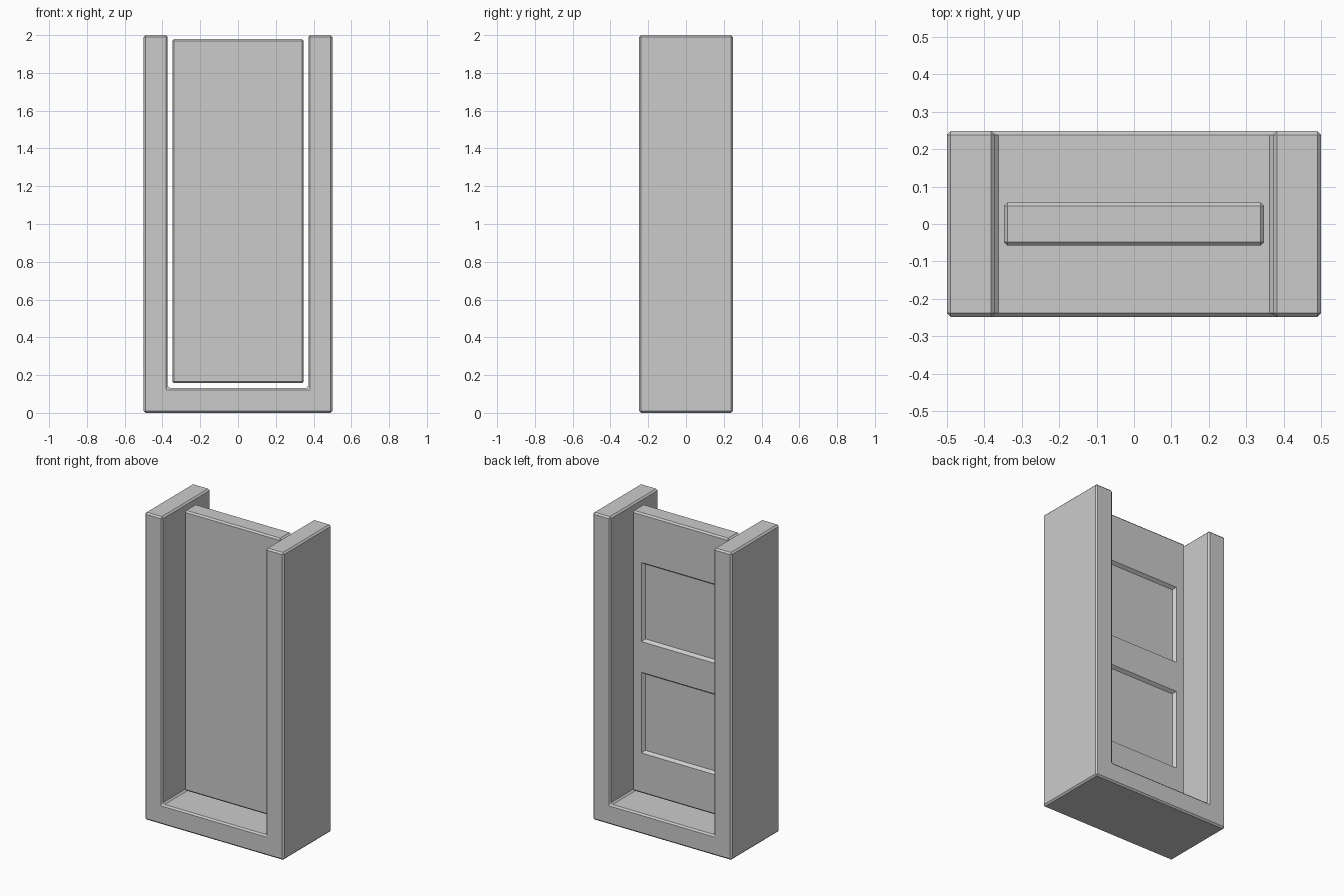
import bpy, bmesh
from mathutils import Vector

if "Cube" in bpy.data.objects:
    bpy.data.objects.remove(bpy.data.objects["Cube"])

CHAMFER = 0.01


def extruded(profile, y0, y1):
    """Chamfered solid from an x-z outline swept along y."""
    bm = bmesh.new()
    face = bm.faces.new([bm.verts.new((x, y0, z)) for x, z in profile])
    swept = bmesh.ops.extrude_face_region(bm, geom=[face])["geom"]
    verts = [v for v in swept if isinstance(v, bmesh.types.BMVert)]
    bmesh.ops.translate(bm, verts=verts, vec=(0, y1 - y0, 0))
    bmesh.ops.recalc_face_normals(bm, faces=bm.faces[:])
    bmesh.ops.bevel(bm, geom=bm.edges[:], offset=CHAMFER, segments=1,
                    affect='EDGES', profile=0.5)
    return bm


def finish(bm, name):
    bmesh.ops.recalc_face_normals(bm, faces=bm.faces[:])
    mesh = bpy.data.meshes.new(name)
    bm.to_mesh(mesh)
    bm.free()
    obj = bpy.data.objects.new(name, mesh)
    bpy.context.collection.objects.link(obj)
    return obj


# U-shaped surround: two posts joined by a sill
right_half = [(0.5, 0), (0.5, 2), (0.372, 2), (0.372, 0.132)]
outline = right_half + [(-x, z) for x, z in reversed(right_half)]
finish(extruded(outline, -0.248, 0.248), "door_surround")

# Door slab with a plain front
slab = [(-0.348, 0.157), (0.348, 0.157), (0.348, 1.98), (-0.348, 1.98)]
Y = 0.058
bm = extruded(slab, -Y, Y)


def back_faces():
    return [f for f in bm.faces if all(abs(v.co.y - Y) < 1e-4 for v in f.verts)]


# Divide only the back face, then sink two panels into it
panels = [(0.42, 0.945), (1.145, 1.66)]
cuts = [((0, 0, z), (0, 0, 1)) for pair in panels for z in pair]
cuts += [((x, 0, 0), (1, 0, 0)) for x in (-0.28, 0.28)]
for co, no in cuts:
    faces = back_faces()
    edges = list({e for f in faces for e in f.edges})
    verts = list({v for f in faces for v in f.verts})
    bmesh.ops.bisect_plane(bm, geom=verts + edges + faces, dist=1e-5,
                           plane_co=Vector(co), plane_no=Vector(no))

sunk = []
for f in back_faces():
    c = f.calc_center_median()
    if abs(c.x) < 0.2 and any(lo < c.z < hi for lo, hi in panels):
        sunk.append(f)
bm.normal_update()
bmesh.ops.inset_individual(bm, faces=sunk, thickness=0.02, depth=-0.02)
finish(bm, "door_panel")
